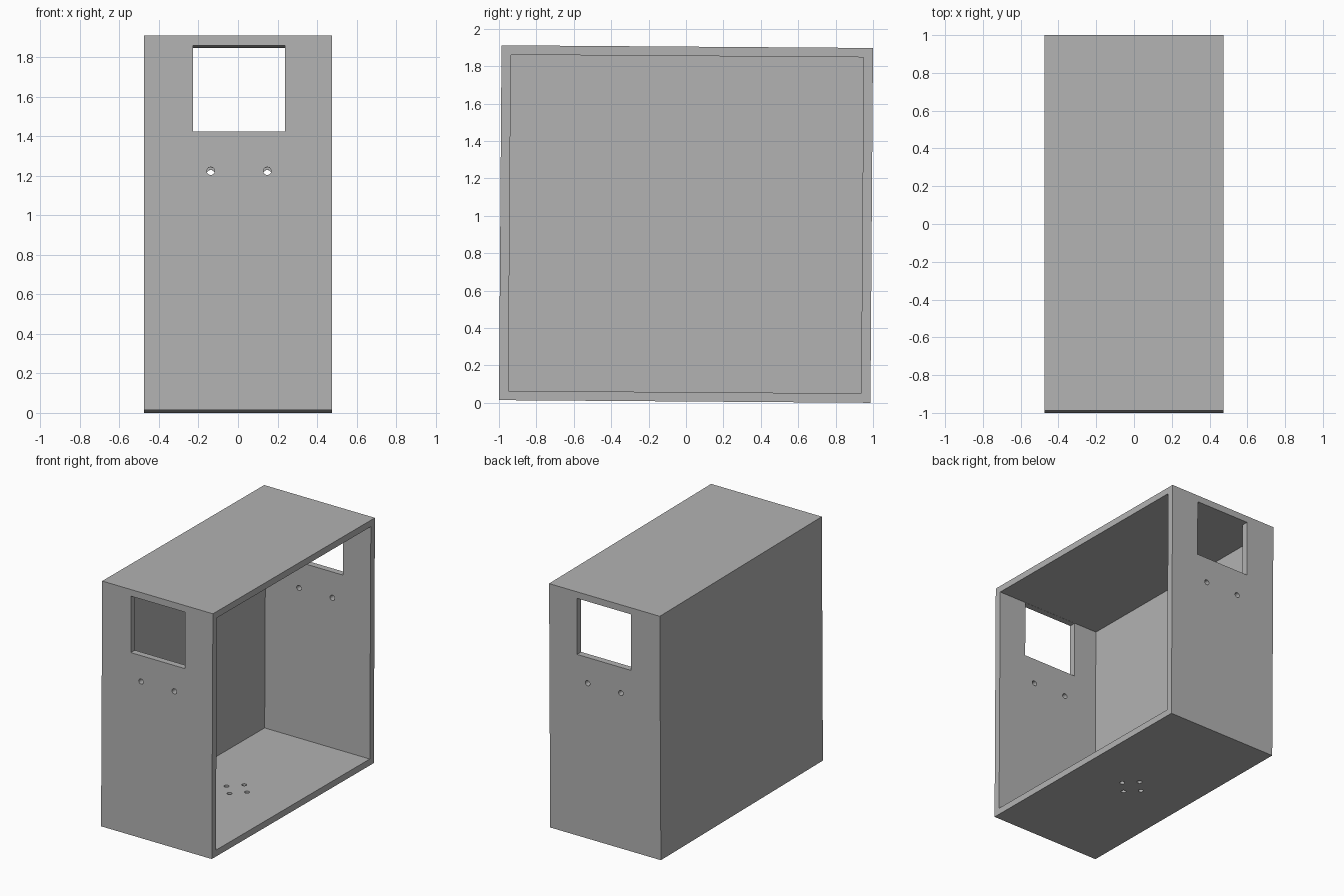
import bpy
from mathutils import Vector

default = bpy.data.objects.get("Cube")
if default:
    bpy.data.objects.remove(default, do_unlink=True)

WIDTH, DEPTH, HEIGHT, WALL = 0.95, 1.986, 1.897, 0.05
TILT = -0.0072
MID = 0.005          # x centre of the openings
FLOOR = -HEIGHT / 2

grey = bpy.data.materials.new("light_grey")
grey.use_nodes = True
colour = (0.45, 0.45, 0.45, 1)
grey.diffuse_color = colour
grey.node_tree.nodes["Principled BSDF"].inputs["Base Color"].default_value = colour


def box(name, low, high):
    low, high = Vector(low), Vector(high)
    bpy.ops.mesh.primitive_cube_add(size=1, location=(low + high) / 2)
    ob = bpy.context.object
    ob.name = name
    ob.scale = high - low
    bpy.ops.object.transform_apply(location=True, rotation=True, scale=True)
    return ob


def drill(name, location, depth, radius=0.02, turn=0):
    bpy.ops.mesh.primitive_cylinder_add(vertices=32, radius=radius, depth=depth,
                                        location=location, rotation=(turn, 0, 0))
    ob = bpy.context.object
    ob.name = name
    return ob


def cut(target, cutter):
    cutter.hide_render = True
    mod = target.modifiers.new("cut", "BOOLEAN")
    mod.operation, mod.solver, mod.object = "DIFFERENCE", "EXACT", cutter
    bpy.ops.object.select_all(action="DESELECT")
    bpy.context.view_layer.objects.active = target
    target.select_set(True)
    bpy.ops.object.modifier_apply(modifier=mod.name)
    bpy.data.objects.remove(cutter, do_unlink=True)


# Outer case
x, y, z = WIDTH / 2, DEPTH / 2, HEIGHT / 2
case = box("case", (-x, -y, -z), (x, y, z))

# Cavity, open on the left side
cut(case, box("cavity", (-x + 0.048, -y + WALL, -z + WALL), (x + 0.1, y - WALL, z - WALL)))

# Window through front and back walls, reaching the ceiling
cut(case, box("window", (MID - 0.232, -y - 0.1, 0.461), (MID + 0.232, y + 0.1, z - WALL - 0.001)))

# Pair of round holes under each window
for side in (-1, 1):
    cut(case, drill("wall_hole", (MID + side * 0.143, 0, 0.261), DEPTH + 0.2, turn=1.570796))

# Diamond of four holes in the floor
for dx, dy in ((1, 0), (-1, 0), (0, 1), (0, -1)):
    cut(case, drill("floor_hole", (MID + dx * 0.088, -0.015 + dy * 0.09, FLOOR), WALL * 3, 0.018))

# Slight backward lean
case.data.materials.clear()
case.data.materials.append(grey)
case.rotation_euler = (TILT, 0, 0)
case.location = (0, 0, (HEIGHT - TILT * DEPTH) / 2)
